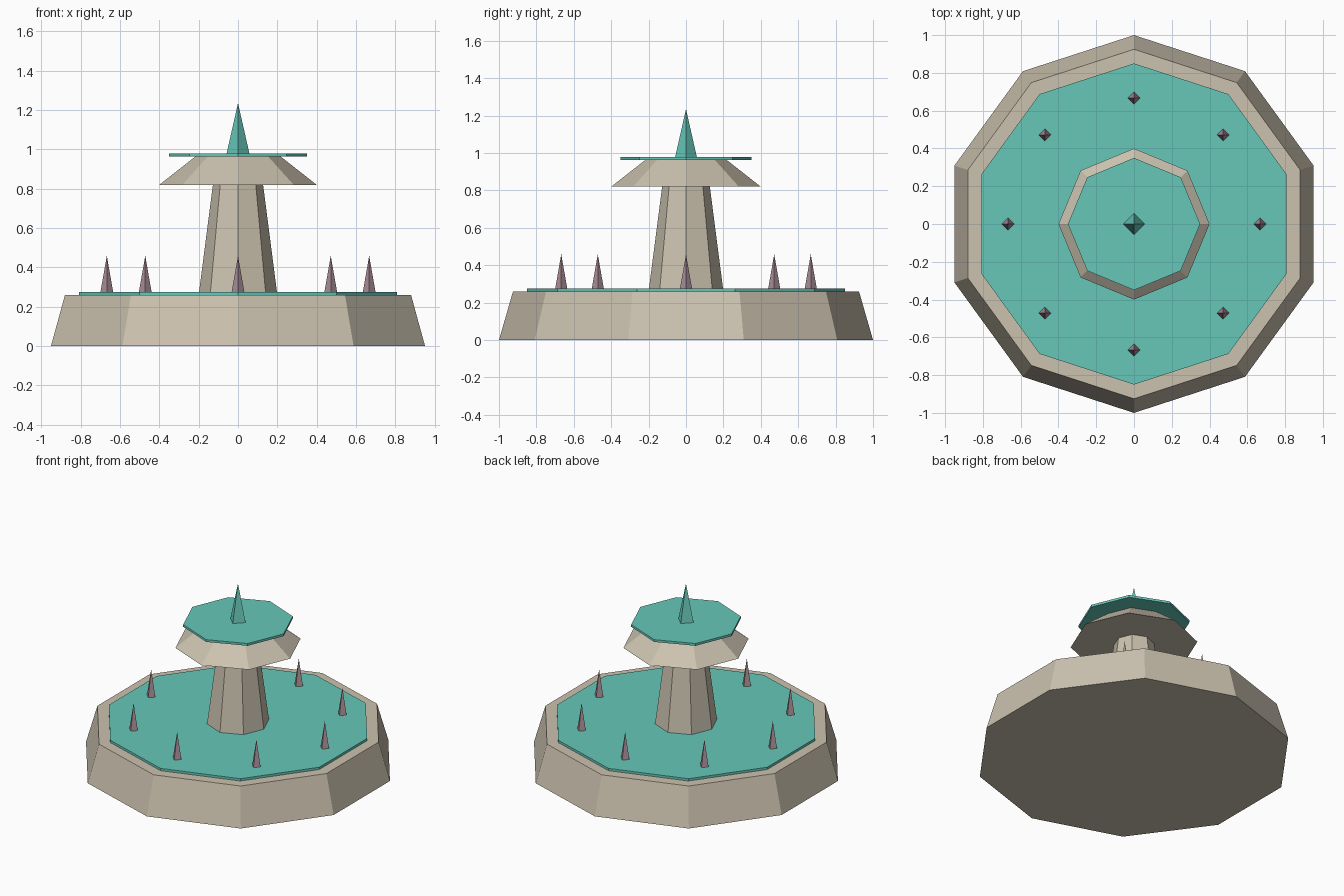
import bpy, bmesh, math

if "Cube" in bpy.data.objects:
    bpy.data.objects.remove(bpy.data.objects["Cube"])


def material(name, rgb):
    m = bpy.data.materials.new(name)
    m.diffuse_color = (*rgb, 1)
    m.use_nodes = True
    m.node_tree.nodes["Principled BSDF"].inputs["Base Color"].default_value = m.diffuse_color
    return m


STONE = material("pale stone", (0.60, 0.54, 0.43))
WATER = material("teal water", (0.135, 0.575, 0.485))
JET = material("mauve jet", (0.42, 0.28, 0.33))


def frustum(name, sides, r0, z0, r1, z1, mat, x=0.0, y=0.0):
    """Regular tapered prism with a corner on the +y axis; r1 = 0 gives a spike."""
    def ring(r, z):
        return [bm.verts.new((r * math.sin(2 * math.pi * i / sides),
                              r * math.cos(2 * math.pi * i / sides), z))
                for i in range(sides)]
    bm = bmesh.new()
    low = ring(r0, z0)
    bm.faces.new(low)
    if r1 > 0:
        high = ring(r1, z1)
        bm.faces.new(high)
    else:
        high = [bm.verts.new((0, 0, z1))] * sides
    for i in range(sides):
        j = (i + 1) % sides
        quad = [low[i], low[j], high[j], high[i]]
        bm.faces.new(quad if r1 > 0 else quad[:3])
    bmesh.ops.recalc_face_normals(bm, faces=bm.faces)
    me = bpy.data.meshes.new(name)
    bm.to_mesh(me)
    bm.free()
    me.materials.append(mat)
    ob = bpy.data.objects.new(name, me)
    ob.location = (x, y, 0)
    bpy.context.collection.objects.link(ob)
    return ob


# Lower basin and its pool
frustum("basin", 10, 1.0, 0.0, 0.925, 0.26, STONE)
frustum("pool_water", 10, 0.85, 0.25, 0.85, 0.276, WATER)

# Central pillar and upper bowl
frustum("pillar", 8, 0.20, 0.26, 0.127, 0.825, STONE)
frustum("upper_bowl", 8, 0.40, 0.82, 0.215, 0.965, STONE)
frustum("upper_water", 8, 0.35, 0.963, 0.35, 0.979, WATER)

# Top spout and ring of small jets
frustum("top_spout", 4, 0.06, 0.97, 0.0, 1.235, WATER)
for k in range(8):
    a = k * math.pi / 4
    frustum(f"jet_{k + 1}", 4, 0.034, 0.265, 0.0, 0.459, JET,
            0.667 * math.cos(a), 0.667 * math.sin(a))
